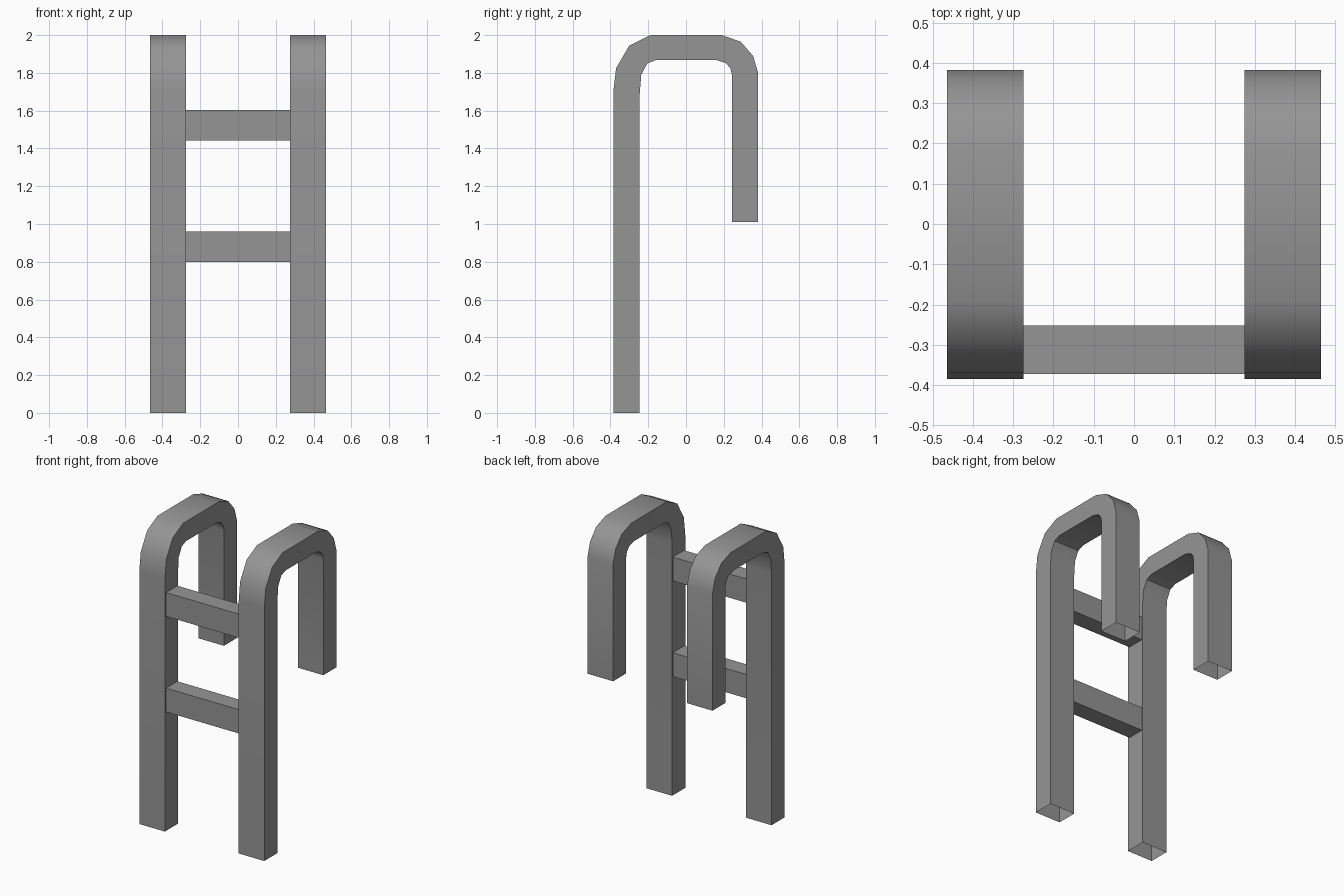
import bpy, bmesh
from math import radians

cube = bpy.data.objects.get("Cube")
if cube:
    bpy.data.objects.remove(cube, do_unlink=True)

# Single grey metal
grey = bpy.data.materials.new("grey_metal")
grey.use_nodes = True
colour = (0.3, 0.3, 0.3, 1)
grey.diffuse_color = colour
grey.node_tree.nodes["Principled BSDF"].inputs["Base Color"].default_value = colour


def tube(name, sections):
    """Open-ended tube through a list of four-cornered sections."""
    bm = bmesh.new()
    rings = [[bm.verts.new(p) for p in s] for s in sections]
    for a, b in zip(rings, rings[1:]):
        for i in range(4):
            j = (i + 1) % 4
            bm.faces.new((a[i], a[j], b[j], b[i]))
    bmesh.ops.recalc_face_normals(bm, faces=bm.faces)
    mesh = bpy.data.meshes.new(name)
    bm.to_mesh(mesh)
    bm.free()
    mesh.materials.append(grey)
    obj = bpy.data.objects.new(name, mesh)
    bpy.context.collection.objects.link(obj)
    bpy.ops.object.select_all(action="DESELECT")
    obj.select_set(True)
    bpy.context.view_layer.objects.active = obj
    bpy.ops.object.shade_smooth_by_angle(angle=radians(40))
    return obj


# Hooked side rails: outer and inner outlines in y, z
outer = [(-.385, 0), (-.385, 1.70), (-.37, 1.825), (-.30, 1.945), (-.19, 2),
         (.19, 2), (.29, 1.965), (.355, 1.89), (.382, 1.80), (.382, 1.01)]
inner = [(-.245, 0), (-.245, 1.69), (-.237, 1.79), (-.205, 1.85), (-.16, 1.868),
         (.16, 1.868), (.21, 1.853), (.235, 1.825), (.243, 1.79), (.243, 1.01)]
IN, OUT = 0.275, 0.465
for name, side in (("left_rail", 1), ("right_rail", -1)):
    tube(name, [[(side * IN, *o), (side * OUT, *o), (side * OUT, *i), (side * IN, *i)]
                for o, i in zip(outer, inner)])

# Rungs between the front legs
for name, low, high in (("lower_rung", 0.80, 0.96), ("upper_rung", 1.443, 1.603)):
    tube(name, [[(x, -.372, low), (x, -.252, low), (x, -.252, high), (x, -.372, high)]
                for x in (-IN, IN)])
